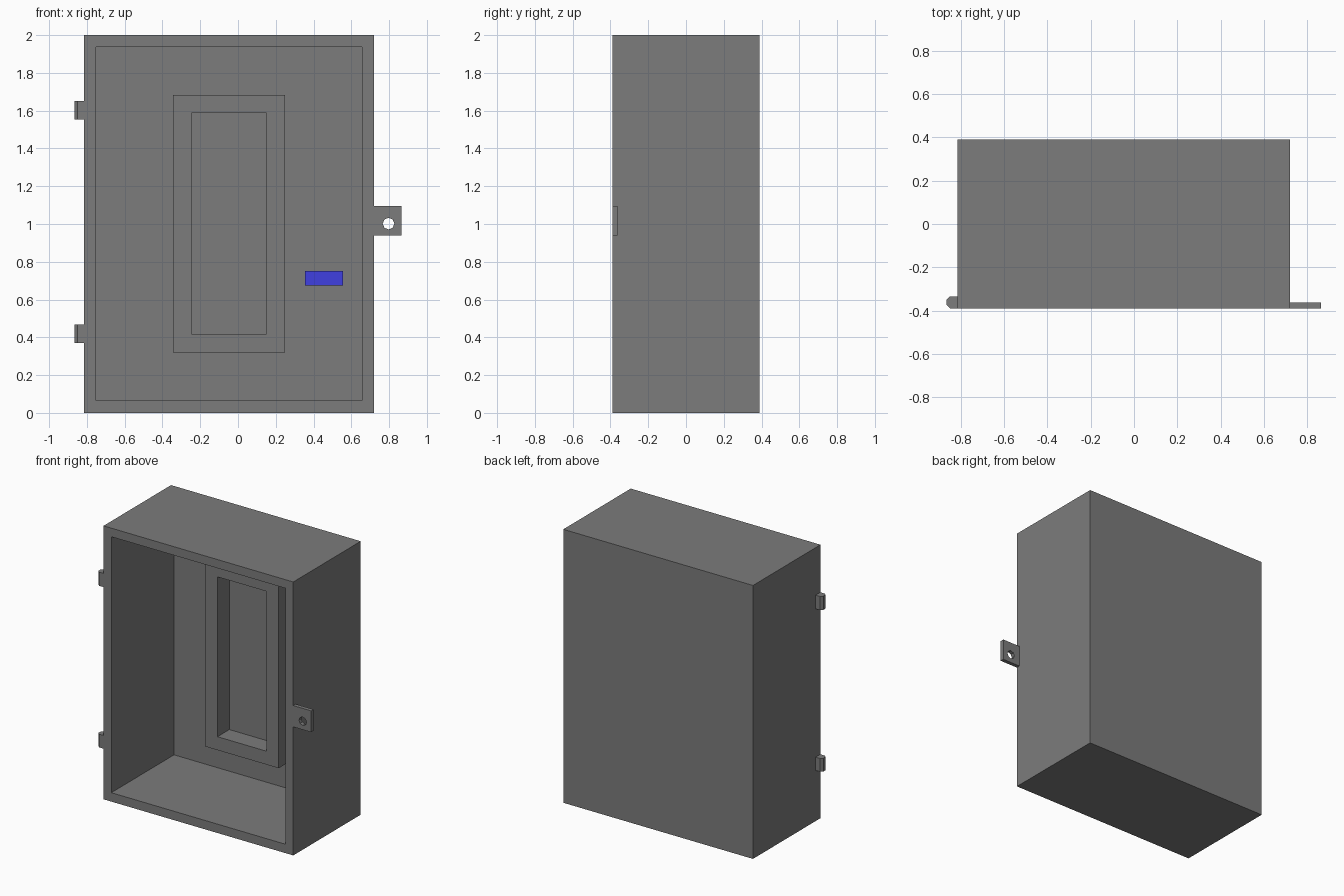
import bpy, bmesh, math

if "Cube" in bpy.data.objects:
    bpy.data.objects.remove(bpy.data.objects["Cube"])


def material(name, rgb):
    m = bpy.data.materials.new(name)
    m.diffuse_color = (*rgb, 1)
    m.use_nodes = True
    m.node_tree.nodes["Principled BSDF"].inputs["Base Color"].default_value = m.diffuse_color
    return m


GREY = material("grey_metal", (0.2, 0.2, 0.2))
BLUE = material("blue_label", (0.05, 0.05, 0.75))


def finish(name, bm, mat):
    bmesh.ops.recalc_face_normals(bm, faces=bm.faces)
    me = bpy.data.meshes.new(name)
    bm.to_mesh(me)
    bm.free()
    me.materials.append(mat)
    ob = bpy.data.objects.new(name, me)
    bpy.context.collection.objects.link(ob)
    return ob


def rect(bm, x0, x1, z0, z1, y):
    return [bm.verts.new(p) for p in ((x0, y, z0), (x1, y, z0), (x1, y, z1), (x0, y, z1))]


def bridge(bm, a, b):
    n = len(a)
    for i in range(n):
        j = (i + 1) % n
        bm.faces.new((a[i], a[j], b[j], b[i]))


def tray(name, outer, inner, y_front, y_floor, y_back, mat):
    """Box whose front has a rectangular recess."""
    bm = bmesh.new()
    rings = [rect(bm, *outer, y_back), rect(bm, *outer, y_front),
             rect(bm, *inner, y_front), rect(bm, *inner, y_floor)]
    for a, b in zip(rings, rings[1:]):
        bridge(bm, a, b)
    bm.faces.new(rings[0])
    bm.faces.new(rings[-1])
    return finish(name, bm, mat)


def box(name, bounds, y0, y1, mat):
    bm = bmesh.new()
    a, b = rect(bm, *bounds, y0), rect(bm, *bounds, y1)
    bridge(bm, a, b)
    bm.faces.new(a)
    bm.faces.new(b)
    return finish(name, bm, mat)


# Cabinet shell, open at the front
tray("cabinet", (-0.815, 0.72, 0, 2), (-0.752, 0.657, 0.065, 1.937), -0.39, 0.335, 0.39, GREY)

# Inner raised frame with recess
tray("inner_frame", (-0.345, 0.25, 0.32, 1.682), (-0.245, 0.152, 0.418, 1.587),
     0.113, 0.25, 0.336, GREY)

# Label on the back wall
box("label", (0.355, 0.557, 0.675, 0.75), 0.327, 0.336, BLUE)

# Hinge knuckles with chamfered outer corners
PROFILE = [(-0.814, -0.39), (-0.851, -0.39), (-0.866, -0.375),
           (-0.866, -0.35), (-0.851, -0.335), (-0.814, -0.335)]
for name, z0, z1 in (("lower_hinge", 0.37, 0.467), ("upper_hinge", 1.552, 1.652)):
    bm = bmesh.new()
    a, b = ([bm.verts.new((x, y, z)) for x, y in PROFILE] for z in (z0, z1))
    bridge(bm, a, b)
    bm.faces.new(a)
    bm.faces.new(b)
    finish(name, bm, GREY)

# Latch tab with a padlock hole
bm = bmesh.new()
CX, CZ, R = 0.797, 1.002, 0.031
X, Z = (0.719, CX, 0.865), (0.94, CZ, 1.096)
loops = []
for y in (-0.39, -0.362):
    out, hole = [], []
    for k in range(8):
        c, s = math.cos(k * math.pi / 4), math.sin(k * math.pi / 4)
        out.append(bm.verts.new((X[round(c) + 1], y, Z[round(s) + 1])))
        hole.append(bm.verts.new((CX + R * c, y, CZ + R * s)))
    bridge(bm, out, hole)
    loops.append((out, hole))
bridge(bm, loops[0][0], loops[1][0])
bridge(bm, loops[0][1], loops[1][1])
finish("latch_tab", bm, GREY)
